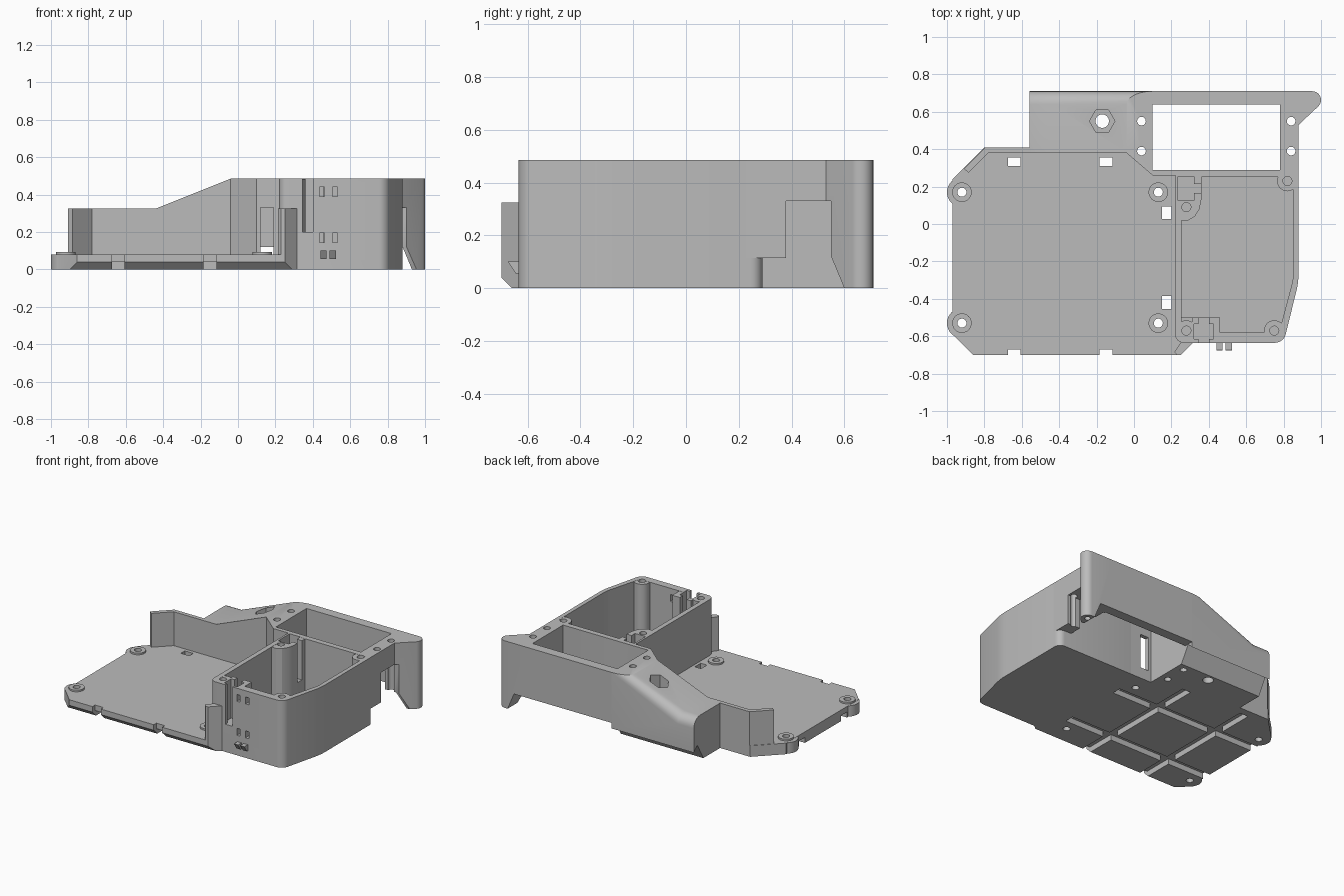
import bpy, bmesh, math
from mathutils import Vector

if "Cube" in bpy.data.objects:
    bpy.data.objects.remove(bpy.data.objects["Cube"])

grey = bpy.data.materials.new("plain_grey")
grey.diffuse_color = (0.5, 0.5, 0.5, 1)
grey.use_nodes = True
grey.node_tree.nodes["Principled BSDF"].inputs["Base Color"].default_value = grey.diffuse_color
AXES = {'x': lambda p, q, h: (h, p, q),
        'y': lambda p, q, h: (p, h, q),
        'z': lambda p, q, h: (p, q, h)}


def finish(name, bm):
    bmesh.ops.recalc_face_normals(bm, faces=bm.faces[:])
    me = bpy.data.meshes.new(name)
    bm.to_mesh(me)
    bm.free()
    me.materials.append(grey)
    ob = bpy.data.objects.new(name, me)
    bpy.context.collection.objects.link(ob)
    return ob


def prism(name, pts, a, b, axis='z', bevel=None, r=0.05):
    """Extrude a 2D outline along an axis; bevel(edge) picks edges to round."""
    bm = bmesh.new()
    f = bm.faces.new([bm.verts.new(AXES[axis](p, q, a)) for p, q in pts])
    ext = bmesh.ops.extrude_face_region(bm, geom=[f])
    vs = [g for g in ext['geom'] if isinstance(g, bmesh.types.BMVert)]
    bmesh.ops.translate(bm, verts=vs, vec=Vector(AXES[axis](0, 0, b - a)))
    bmesh.ops.recalc_face_normals(bm, faces=bm.faces[:])
    if bevel:
        es = [e for e in bm.edges if bevel(e)]
        bmesh.ops.bevel(bm, geom=es, offset=r, segments=6, profile=0.5,
                        affect='EDGES', offset_type='OFFSET')
    return finish(name, bm)


def box(x0, x1, y0, y1, z0, z1, name="cutter"):
    return prism(name, [(x0, y0), (x1, y0), (x1, y1), (x0, y1)], z0, z1)


def cyl(x, y, r, z0, z1, n=32, name="cutter", turn=0):
    return prism(name, [(x + r * math.cos(turn + i * math.tau / n),
                         y + r * math.sin(turn + i * math.tau / n)) for i in range(n)], z0, z1)


def combine(ob, others, op='DIFFERENCE'):
    for o in others:
        m = ob.modifiers.new("bool", 'BOOLEAN')
        m.operation, m.solver, m.object = op, 'EXACT', o
        bpy.context.view_layer.objects.active = ob
        bpy.ops.object.modifier_apply(modifier=m.name)
        bpy.data.objects.remove(o)
    return ob


def vertical(e):
    a, b = e.verts
    return abs(a.co.z - b.co.z) > 0.02


# Base plate with corner screw lobes
plate = prism("base_plate", [(-.86, -.70), (.25, -.70), (.32, -.63), (.32, -.5), (.24, -.5),
                             (.24, .27), (.10, .27), (-.04, .39), (-.04, .41), (-.80, .41),
                             (-.97, .24), (-.97, -.59)], 0, .08)
SCREWS = [(-.92, .17), (-.92, -.53), (.13, .17), (.13, -.53)]
combine(plate, [cyl(x, y, .08 if x < 0 else .06, .001, .079) for x, y in SCREWS], 'UNION')
combine(plate, [cyl(x, y, .052, .04, .092) for x, y in SCREWS], 'UNION')
combine(plate, [cyl(x, y, .024, -.1, .2) for x, y in SCREWS])
# Strap grooves beneath, with their slots and edge notches
cuts = [prism("cutter", [(-.72, -.01), (-.67, -.01), (-.66, 0), (-.70, .04), (-.72, .04)], -1.1, .5, 'x')]
for x in (-.64, -.15):
    cuts += [box(x - .034, x + .034, -.8, .35, -.05, .04), box(x - .034, x + .034, .31, .355, -.1, .2),
             box(x - .034, x + .034, -.8, -.67, -.1, .2)]
for y in (.06, -.42):
    cuts += [box(-1.1, .195, y - .034, y + .034, -.05, .04), box(.15, .2, y - .034, y + .034, -.1, .2)]
combine(plate, cuts)

# Low walls on the plate
prism("rear_fence", [(-.91, .295), (-.795, .41), (-.55, .41), (-.55, .38), (-.78, .38), (-.885, .275)], .07, .325)
prism("front_post", [(.215, -.685), (.23, -.70), (.25, -.70), (.32, -.63), (.26, -.62)], .04, .325)

# Sloped rear grip, rounded along its upper back edge
grip = prism("rear_grip", [(-.56, 0), (-.56, .325), (-.44, .325), (-.04, .485), (.10, .485), (.10, 0)],
             .2, .71, 'y', r=.07,
             bevel=lambda e: all(v.co.y > .7 and v.co.z > .3 and v.co.x < 0 for v in e.verts))
combine(grip, [prism("cutter", [(-.6, .38), (-.04, .38), (.10, .26), (.2, .26), (.2, .8), (-.6, .8)], -.1, .6)],
        'INTERSECT')
combine(grip, [prism("cutter", [(.59, -.02), (.8, -.02), (.8, .08), (.71, .08), (.67, .12)], -1, .5, 'x'),
               cyl(-.17, .55, .068, .34, .6, 6), cyl(-.17, .55, .036, -.1, .6),
               cyl(.04, .55, .023, -.1, .6), cyl(.04, .39, .023, -.1, .6)])

# Frame around the rear window
box(.10, .80, .64, .71, .12, .485, "window_back_wall")
link = box(.10, .27, .26, .29, 0, .485, "window_link_wall")
combine(link, [box(.12, .19, .2, .35, .08, .33)])

# Right frame side and its hooked leg
side = prism("frame_side_and_leg", [(.23, .115), (.38, .115), (.38, .33), (.55, .33), (.55, .12), (.60, 0),
                                    (.71, 0), (.71, .485), (.23, .485)], .7, 1.1, 'x')
nose = [(.953 + .047 * math.cos(math.radians(t)), .663 + .047 * math.sin(math.radians(t)))
        for t in range(-45, 91, 15)]
combine(side, [prism("cutter", [(.85, .2), (.88, .2), (.88, .53)] + nose +
                     [(.95, .8), (.78, .8), (.78, .285), (.85, .285)], -.1, .6)], 'INTERSECT')
combine(side, [prism("cutter", [(.7, -.1), (.93, -.1), (.93, 0), (.88, .12), (.7, .12)], .45, .8, 'y'),
               box(.7, .79, .5, .63, -.1, .33),
               cyl(.84, .55, .023, -.1, .6), cyl(.84, .39, .023, -.1, .6),
               cyl(.82, .23, .024, .38, .6), cyl(.953, .663, .02, -.1, .05)])

# Deep compartment with screw columns
case = prism("compartment", [(.22, -.635), (.80, -.635), (.88, -.31), (.88, .29), (.22, .29)],
             0, .485, bevel=vertical, r=.045)
combine(case, [prism("cutter", [(.255, -.58), (.775, -.58), (.85, -.30), (.85, .25), (.255, .25)],
                     .03, .6, bevel=vertical, r=.02)])
COLUMNS = [(.82, .23), (.28, -.57), (.75, -.57)]
combine(case, [cyl(x, y, .055, .015, .484) for x, y in COLUMNS], 'UNION')
combine(case, [prism("cutter", [(.235, .02), (.29, .02), (.325, .04), (.35, .08), (.36, .13), (.36, .27), (.235, .27)],
                     .015, .484),
               box(.31, .46, -.6, -.50, .015, .484)], 'UNION')
combine(case, [cyl(x, y, .024, .38, .6) for x, y in COLUMNS + [(.28, .09)]])
# Latch pockets and front wall openings
cuts = [box(.32, .425, -.615, -.535, .2, .6), box(.345, .40, -.7, -.6, .2, .6),
        box(.345, .40, -.54, -.45, .2, .6),
        box(.235, .32, .125, .255, .2, .6), box(.31, .4, .165, .215, .2, .6)]
for x in (.45, .52):
    cuts += [box(x - .015, x + .012, -.7, -.565, z, z + .05) for z in (.39, .145)]
combine(case, cuts)

# Pair of small hooks on the front face
for x in (.44, .49):
    prism("front_hook", [(-.60, .055), (-.645, .055), (-.675, .10), (-.60, .10)], x, x + .033, 'x')

# Shading
for ob in bpy.context.scene.objects:
    ob.select_set(True)
    bpy.context.view_layer.objects.active = ob
bpy.ops.object.shade_smooth_by_angle(angle=math.radians(25))
